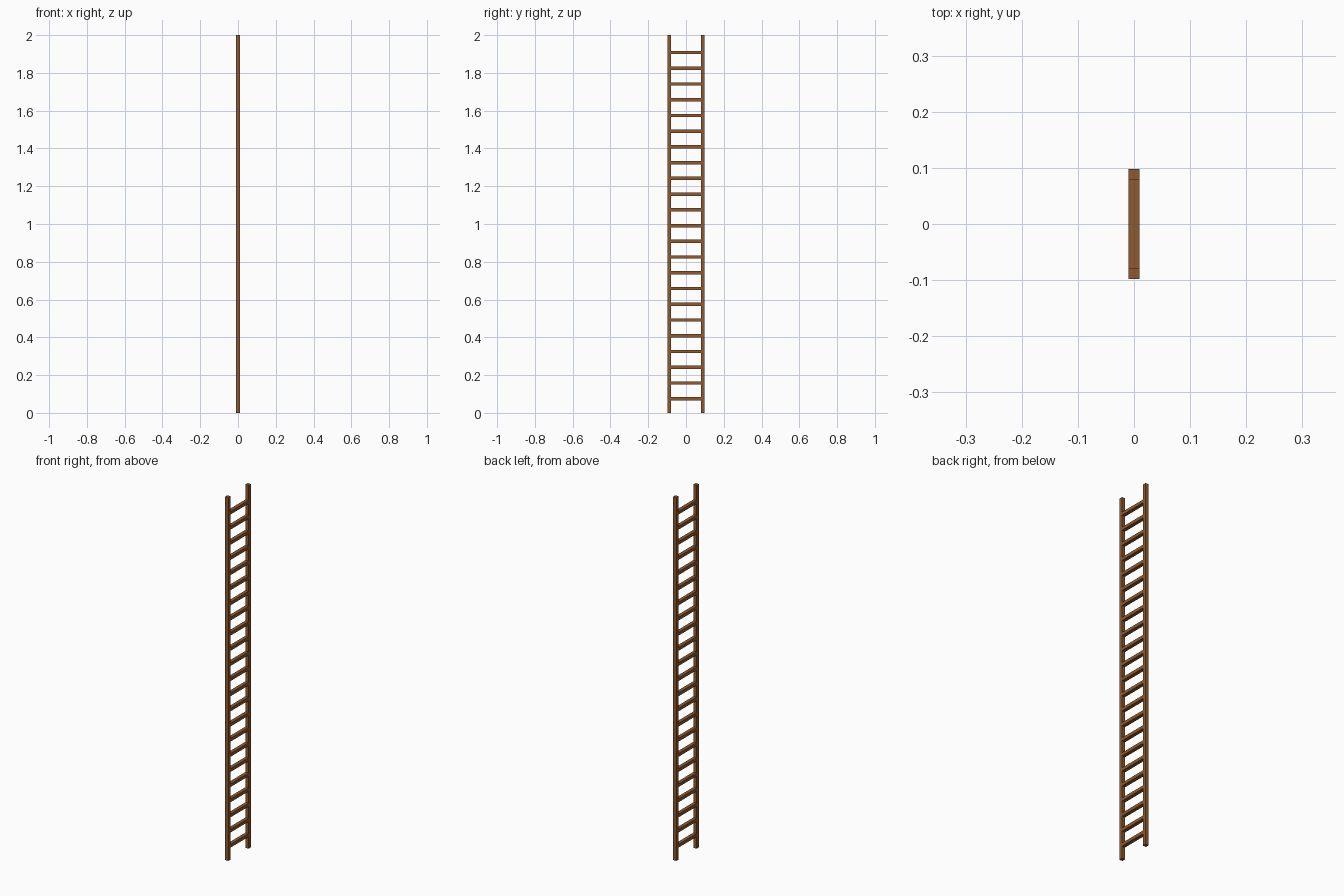
import bpy

if "Cube" in bpy.data.objects:
    bpy.data.objects.remove(bpy.data.objects["Cube"])

wood = bpy.data.materials.new("wood")
wood.diffuse_color = (0.27, 0.1, 0.03, 1)
wood.use_nodes = True
wood.node_tree.nodes["Principled BSDF"].inputs["Base Color"].default_value = wood.diffuse_color

HALF = 0.0098      # half thickness of the timber
RAIL_Y = 0.088     # rail centre
STEPS = 24


def box(name, loc, size):
    bpy.ops.mesh.primitive_cube_add(size=1, location=loc)
    ob = bpy.context.object
    ob.name = name
    ob.scale = size
    bpy.ops.object.transform_apply(location=False, rotation=False, scale=True)
    ob.data.materials.append(wood)
    return ob


# Two upright rails
for side, label in ((-1, "left"), (1, "right")):
    box("rail_" + label, (0, side * RAIL_Y, 1), (2 * HALF, 2 * HALF, 2))

# Evenly spaced square rungs between the rails
for k in range(1, STEPS):
    box(f"rung_{k:02d}", (0, 0, k * 2 / STEPS - 0.0085),
        (2 * HALF, 2 * (RAIL_Y - HALF), 0.0175))
